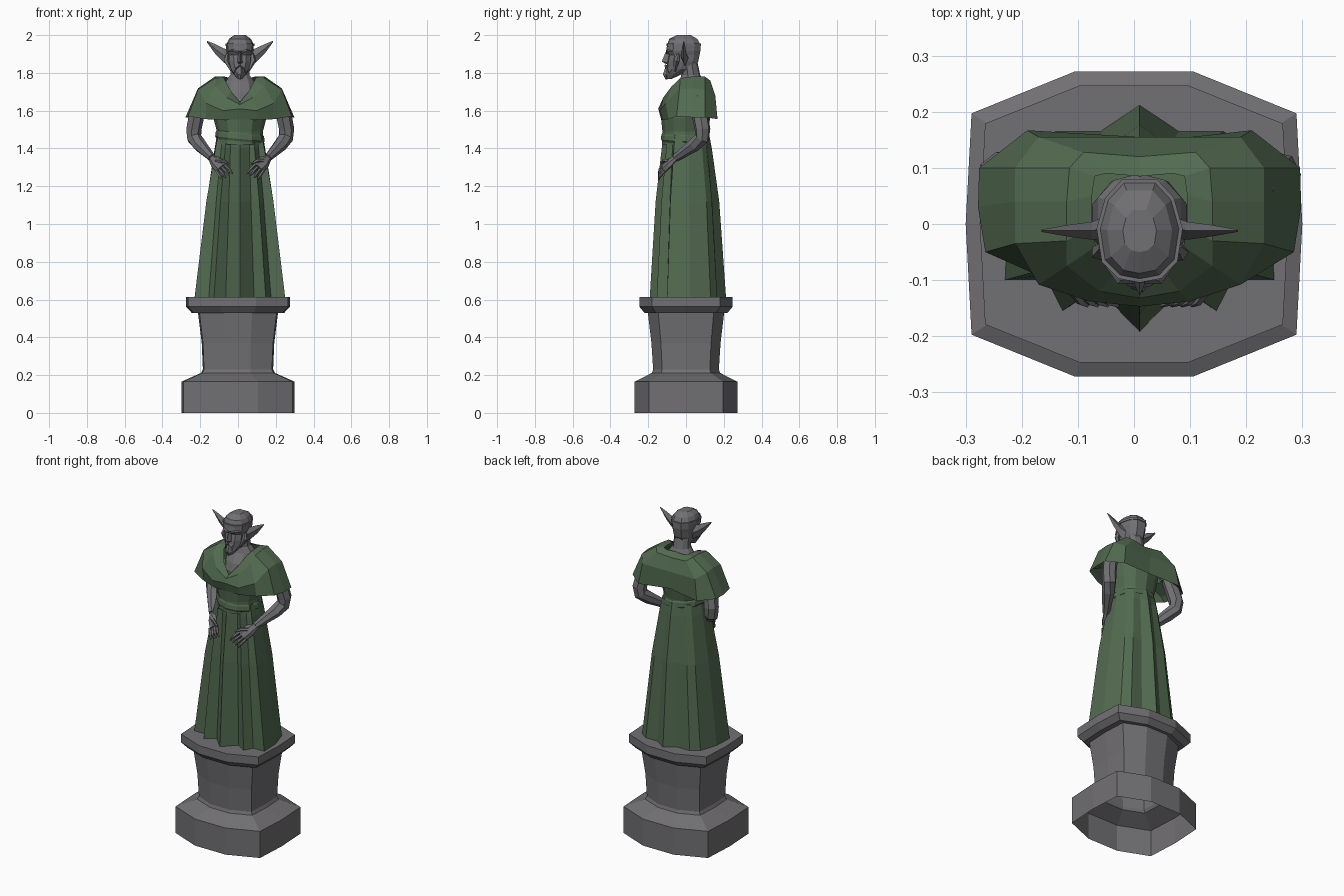
import bpy, bmesh, math
from mathutils import Vector


def material(name, rgb):
    m = bpy.data.materials.new(name)
    m.diffuse_color = (*rgb, 1)
    return m


STONE = material("grey stone", (0.165, 0.16, 0.17))
GREEN = material("dark green cloth", (0.085, 0.145, 0.08))
CX = 0.01  # the figure stands slightly right of the pedestal centre


def loft(name, rings, mat, cap0=True, cap1=True, dx=CX):
    """Skin a list of equal-length point rings with flat quads."""
    bm = bmesh.new()
    vs = [[bm.verts.new((p[0] + dx, p[1], p[2])) for p in r] for r in rings]
    n = len(rings[0])
    for a, b in zip(vs, vs[1:]):
        for i in range(n):
            j = (i + 1) % n
            bm.faces.new((a[i], a[j], b[j], b[i]))
    if cap0:
        bm.faces.new(vs[0][::-1])
    if cap1:
        bm.faces.new(vs[-1])
    bmesh.ops.recalc_face_normals(bm, faces=bm.faces)
    me = bpy.data.meshes.new(name)
    bm.to_mesh(me)
    bm.free()
    me.materials.append(mat)
    ob = bpy.data.objects.new(name, me)
    bpy.context.collection.objects.link(ob)
    return ob


def ellipse(cy, rx, ry, z, n=10):
    return [(rx * math.sin(math.tau * i / n), cy - ry * math.cos(math.tau * i / n), z)
            for i in range(n)]


def mirrored(half):
    """Close a half outline running front to back on +x."""
    return half + [(-p[0], *p[1:]) for p in half[-2:0:-1]]


def tube(name, path, mat, n=6, flat=1.0):
    """Tapered tube through (x, y, z, radius) points."""
    pts = [Vector(p[:3]) for p in path]
    rings = []
    for i, p in enumerate(pts):
        d = (pts[min(i + 1, len(pts) - 1)] - pts[max(i - 1, 0)]).normalized()
        u = d.cross(Vector((0, 1, 0))).normalized()
        v = d.cross(u)
        r = path[i][3]
        rings.append([p + u * r * math.cos(math.tau * k / n)
                      + v * r * flat * math.sin(math.tau * k / n) for k in range(n)])
    return loft(name, rings, mat)


# Pedestal: one ten-sided outline swept up a profile, open underneath
outline = mirrored([(0.0, -1), (0.35, -1), (0.965, -0.725), (1, 0),
                    (0.965, 0.725), (0.35, 1), (0, 1)])
profile = [(0.30, 0.272, 0), (0.30, 0.272, 0.165), (0.195, 0.18, 0.212),
           (0.186, 0.174, 0.23), (0.192, 0.183, 0.37), (0.212, 0.202, 0.53),
           (0.245, 0.22, 0.53), (0.275, 0.247, 0.562), (0.275, 0.247, 0.613)]
loft("pedestal", [[(x * sx, y * sy, z) for x, y in outline] for sx, sy, z in profile],
     STONE, cap0=False, dx=0)

# Skirt: pleated hem blending to the waist
hem = mirrored([(0, -0.192), (0.075, -0.115), (0.137, -0.155), (0.165, -0.10),
                (0.24, -0.10), (0.235, 0.02), (0.20, 0.13), (0.15, 0.165),
                (0.07, 0.165), (0, 0.212)])
skirt = []
for z, sx, sy, fade in [(0.61, 1, 1, 0), (1.12, 0.75, 0.84, 0.1),
                        (1.40, 0.57, 0.68, 0.4), (1.47, 0.52, 0.63, 0.6)]:
    ring = []
    for x, y in hem:
        l = math.hypot(x / 0.235, y / 0.185)
        k = 1 + fade * (1 / l - 1)
        ring.append((x * sx * k, y * sy * k, z))
    skirt.append(ring)
loft("skirt", skirt, GREEN)

# Bodice and belt
loft("bodice", [ellipse(-0.005, 0.125, 0.122, 1.42, 12), ellipse(-0.005, 0.122, 0.12, 1.49, 12),
                ellipse(-0.002, 0.14, 0.13, 1.56, 12), ellipse(0.02, 0.15, 0.12, 1.65, 12)], GREEN)
belt = [ellipse(-0.005, rx, ry, z, 12) for rx, ry, z in
        [(0.122, 0.12, 1.435), (0.131, 0.128, 1.45), (0.128, 0.125, 1.475), (0.118, 0.115, 1.49)]]
loft("belt", [[(x, y, z - 0.1 * x) for x, y, z in r] for r in belt], GREEN)

# Shoulder cape: columns front to back, each neck, collar, shoulder, hem
columns = [
    [(0, -.105, 1.645), (0, -.132, 1.632), (0, -.147, 1.61), (0, -.132, 1.555)],
    [(.045, -.085, 1.70), (.07, -.12, 1.67), (.09, -.138, 1.60), (.085, -.122, 1.55)],
    [(.078, -.04, 1.76), (.13, -.075, 1.73), (.18, -.108, 1.64), (.18, -.092, 1.555)],
    [(.085, 0, 1.775), (.13, -.03, 1.772), (.222, -.035, 1.712), (.275, -.05, 1.57)],
    [(.085, .05, 1.78), (.13, .04, 1.782), (.222, .04, 1.718), (.288, .03, 1.565)],
    [(.08, .085, 1.78), (.125, .10, 1.78), (.222, .10, 1.71), (.286, .10, 1.565)],
    [(.06, .09, 1.775), (.10, .128, 1.76), (.18, .155, 1.68), (.20, .167, 1.555)],
    [(0, .085, 1.775), (0, .12, 1.75), (0, .155, 1.68), (0, .145, 1.57)],
]
cape = [mirrored([c[i] for c in columns]) for i in range(4)]
cape.append([(x * 0.9, y * 0.9, z + 0.025) for x, y, z in cape[3]])
cape.append([(x * 0.6, y * 0.8, 1.63) for x, y, z in cape[3]])
loft("cape", cape, GREEN, cap0=False, cap1=False)

# Chest and neck
loft("chest_and_neck", [ellipse(-0.005, 0.09, 0.085, 1.62), ellipse(0.012, 0.088, 0.078, 1.70),
                        ellipse(0.028, 0.078, 0.062, 1.755), ellipse(0.025, 0.053, 0.05, 1.79),
                        ellipse(0.015, 0.05, 0.045, 1.86)], STONE)

# Head: z, half width, front y, back y
head = []
for z, w, f, b in [(1.768, .013, -.10, -.075), (1.795, .035, -.107, -.02), (1.82, .052, -.104, .045),
                   (1.86, .064, -.10, .065), (1.895, .066, -.092, .072), (1.915, .072, -.105, .076),
                   (1.95, .073, -.10, .076), (1.98, .058, -.088, .06), (2.0, .03, -.05, .025)]:
    d = b - f
    head.append(mirrored([(0, f, z), (w * .5, f + .04 * d, z), (w * .88, f + .2 * d, z),
                          (w, f + .52 * d, z), (w * .8, f + .82 * d, z), (w * .4, b, z), (0, b, z)]))
loft("head", head, STONE)

# Face: nose, circlet, moustache and beard
loft("nose", [[(-.008, -.09, 1.91), (.008, -.09, 1.91), (0, -.108, 1.91)],
              [(-.017, -.09, 1.853), (.017, -.09, 1.853), (0, -.128, 1.86)],
              [(-.01, -.09, 1.845), (.01, -.09, 1.845), (0, -.105, 1.846)]], STONE)
loft("circlet", [[(x * 1.05, (y + .01) * 1.05 - .01, z + dz) for x, y, z in head[6]]
                 for dz in (-.008, .006)], STONE)
tube("beard", [(0, -.095, 1.825, .016), (0, -.105, 1.79, .018), (0, -.104, 1.765, .005)], STONE, 5)

# Paired parts
for side, s in (("left", -1), ("right", 1)):
    def part(name, pts, **kw):
        tube(f"{side}_{name}", [(s * x, y, z, r) for x, y, z, r in pts], STONE, **kw)

    part("brow", [(.008, -.1, 1.905, .006), (.035, -.1, 1.918, .008), (.06, -.07, 1.915, .004)], n=4)
    part("moustache", [(.002, -.108, 1.84, .006), (.02, -.104, 1.828, .007),
                       (.032, -.092, 1.80, .003)], n=4)
    part("sideburn", [(.066, -.04, 1.90, .008), (.072, -.05, 1.865, .016), (.045, -.06, 1.81, .006)], n=5)
    # Pointed ear
    ear = []
    for x, y, lo, hi, t in [(.055, -.005, 1.835, 1.92, .02), (.085, -.012, 1.855, 1.93, .016),
                            (.13, -.012, 1.90, 1.952, .01), (.175, -.012, 1.962, 1.97, .002)]:
        m = (lo + hi) / 2
        ear.append([(s * x, y, lo), (s * x, y - t, m), (s * x, y, hi), (s * x, y + t, m)])
    loft(f"{side}_ear", ear, STONE)
    # Arm, hand, fingers and thumb
    part("arm", [(.20, .06, 1.67, .04), (.232, .075, 1.57, .043), (.246, .088, 1.50, .042),
                 (.242, .085, 1.455, .04), (.215, .045, 1.42, .037), (.148, -.055, 1.35, .021)], n=7)
    part("hand", [(.152, -.05, 1.355, .02), (.125, -.085, 1.325, .034),
                  (.098, -.115, 1.295, .032)], flat=.5)
    for k in range(4):
        o = (k - 1.5) * .015
        part(f"finger_{k + 1}", [(.102 + o, -.112, 1.298 - o * .7, .009),
                                 (.08 + o * 1.1, -.138, 1.272 - o * .8, .008),
                                 (.066 + o * 1.2, -.145, 1.25 - o * .7, .004)], n=5)
    part("thumb", [(.125, -.09, 1.335, .012), (.09, -.118, 1.335, .01), (.06, -.13, 1.318, .004)], n=5)
